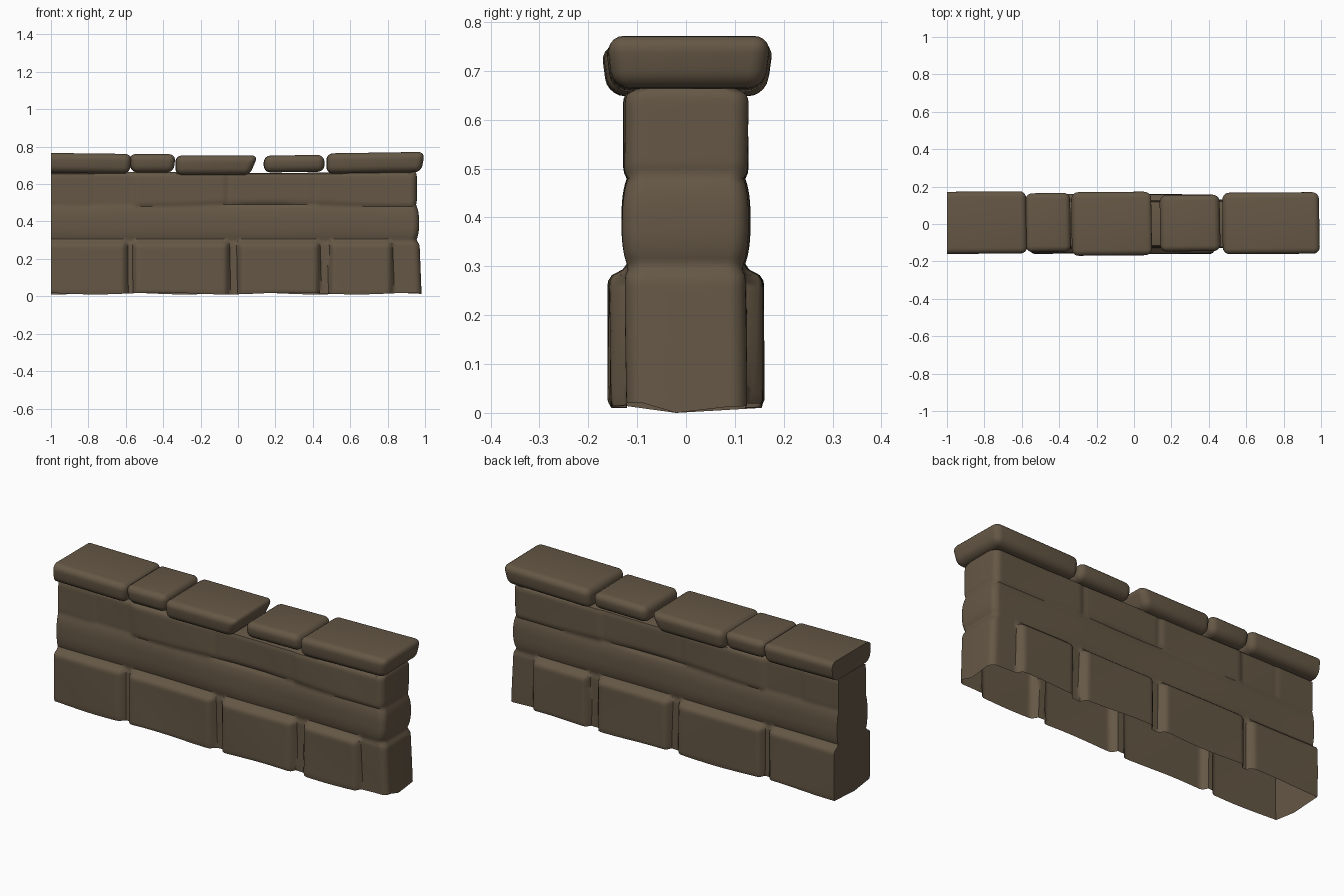
import bpy, bmesh, math

cube = bpy.data.objects.get("Cube")
if cube:
    bpy.data.objects.remove(cube)

stone = bpy.data.materials.new("brown stone")
stone.use_nodes = True
COLOR = (0.13, 0.096, 0.06, 1)
stone.diffuse_color = COLOR
stone.node_tree.nodes["Principled BSDF"].inputs["Base Color"].default_value = COLOR


def finish(bm, name, angle=40):
    bmesh.ops.recalc_face_normals(bm, faces=bm.faces)
    mesh = bpy.data.meshes.new(name)
    bm.to_mesh(mesh)
    bm.free()
    mesh.materials.append(stone)
    ob = bpy.data.objects.new(name, mesh)
    bpy.context.collection.objects.link(ob)
    bpy.ops.object.select_all(action='DESELECT')
    ob.select_set(True)
    bpy.context.view_layer.objects.active = ob
    bpy.ops.object.shade_smooth_by_angle(angle=math.radians(angle))
    return ob


def pillow(t, lo, hi, r):
    """Rounded plateau: 0 at the ends, 1 in the middle."""
    d = min(t - lo, hi - t)
    if d <= 0:
        return 0
    return 1 if d >= r else math.sqrt(1 - (1 - d / r) ** 2)


# Stones of the lower and upper courses: start, end, relief
LOWER = [(-1.2, -0.595, 0.031), (-0.56, -0.05, 0.035), (0.0, 0.435, 0.036), (0.49, 0.825, 0.033)]
UPPER = [(-1.2, -0.77, 0.009), (-0.79, -0.55, 0.006), (-0.565, -0.055, 0.016),
         (-0.06, 0.42, 0.011), (0.41, 1.2, 0.017)]
LOW_TOP, MID_TOP, TOP = 0.30, 0.485, 0.665


def half_depth(x, z, side):
    """Distance of the wall surface from its middle plane."""
    wave = 0.002 * math.sin(7 * x + 9 * z + side)
    if z < LOW_TOP:
        core = 0.108 + 0.015 * pillow(z, -1, LOW_TOP, 0.03)
        relief = max(h * pillow(x, a, b, 0.03) for a, b, h in LOWER)
        return core + wave + relief * pillow(z, -0.005, LOW_TOP - 0.005, 0.035)
    if z < MID_TOP:
        return 0.106 + wave + 0.024 * pillow(z, LOW_TOP - 0.01, MID_TOP + 0.01, 0.09)
    foot = 0.48 + 0.012 * math.sin(4 * x + 1)
    relief = max(h * pillow(x, a, b, 0.035) for a, b, h in UPPER)
    edge = pillow(z, 0, TOP + 0.004, 0.025)
    return 0.09 + wave + 0.02 * edge + relief * pillow(z, foot, TOP, 0.035)


def wall_end(z):
    if z < LOW_TOP:
        return 0.945 + (0.037 - 0.04 * z) * pillow(z, -1, LOW_TOP, 0.04)
    if z < MID_TOP:
        return 0.94 + 0.028 * pillow(z, LOW_TOP - 0.01, MID_TOP + 0.01, 0.09)
    return 0.937 + 0.019 * pillow(z, MID_TOP - 0.01, TOP + 0.01, 0.04)


def build_wall():
    """Hollow shell of three stone courses, open underneath."""
    NX, NZ, NR, R = 160, 56, 8, 0.035
    bm = bmesh.new()

    def sheet(side):
        cols = []
        for i in range(NX + NR + 1):
            col = []
            for k in range(NZ + 1):
                z = 0.015 + (TOP - 0.015) * k / NZ
                end = wall_end(z)
                inset = 0
                if i <= NX:
                    x = -1 + (end - R + 1) * i / NX
                else:
                    a = math.pi / 2 * (i - NX) / NR
                    x = end - R + R * math.sin(a)
                    inset = R * (1 - math.cos(a))
                y = half_depth(x, z, side) - inset
                if k == 0:
                    z += 0.005 * math.sin(9 * x + side)
                if k == NZ:
                    z -= 0.007 * (1 + math.sin(5 * x + 1))/2
                col.append(bm.verts.new((x, side * y, z)))
            cols.append(col)
        for c0, c1 in zip(cols, cols[1:]):
            for k in range(NZ):
                bm.faces.new((c0[k], c1[k], c1[k + 1], c0[k + 1]))
        return cols

    front, back = sheet(-1), sheet(1)
    # Top strip
    for i in range(NX + NR):
        bm.faces.new((front[i][NZ], front[i + 1][NZ], back[i + 1][NZ], back[i][NZ]))
    # Both ends, each dipping to the ground at its foot
    for i in (0, -1):
        f, b = front[i], back[i]
        for k in range(1, NZ):
            bm.faces.new((f[k], b[k], b[k + 1], f[k + 1]))
        foot = bm.verts.new((f[0].co.x, -0.02, 0))
        bm.faces.new((f[0], foot, b[0], b[1], f[1]))
    return finish(bm, "wall_courses")


build_wall()


def capstone(name, x0, x1, y0, y1, z0, z1, taper0=0.012, taper1=0.012, tilt=0.0, cut=False):
    """Rounded slab, narrower underneath, bulging a little at mid height."""
    bm = bmesh.new()
    bmesh.ops.create_cube(bm, size=1)
    for v in bm.verts:
        low, right, rear = v.co.z < 0, v.co.x > 0, v.co.y > 0
        x = (x1 - taper1 * low) if right else (x0 + taper0 * low)
        y = (y1 if rear else y0) * (0.92 if low else 1)
        z = (z0 if low else z1) + (tilt if right else -tilt)
        if rear != right:
            x += 0.006 if right else -0.003
            y *= 0.98
        v.co = (x, y, z)
    bmesh.ops.bevel(bm, geom=bm.edges[:], offset=0.036, segments=5, profile=0.5, affect='EDGES')
    if cut:
        geom = bm.verts[:] + bm.edges[:] + bm.faces[:]
        res = bmesh.ops.bisect_plane(bm, geom=geom, plane_co=(-1, 0, 0),
                                     plane_no=(-1, 0, 0), clear_outer=True)
        rim = [e for e in res["geom_cut"] if isinstance(e, bmesh.types.BMEdge)]
        bmesh.ops.holes_fill(bm, edges=rim, sides=0)
    return finish(bm, name)


# Row of loose slabs along the top
capstone("capstone_far_right", -1.06, -0.573, -0.165, 0.18, 0.658, 0.764, tilt=-0.003, cut=True)
capstone("capstone_right", -0.582, -0.338, -0.155, 0.172, 0.662, 0.76)
capstone("capstone_middle", -0.332, 0.102, -0.175, 0.178, 0.648, 0.753, 0.0, 0.045)
capstone("capstone_left", 0.14, 0.457, -0.152, 0.162, 0.664, 0.754, 0.0, 0.0, 0.002)
capstone("capstone_far_left", 0.475, 0.994, -0.166, 0.175, 0.66, 0.768, 0.0, 0.02, 0.004)
